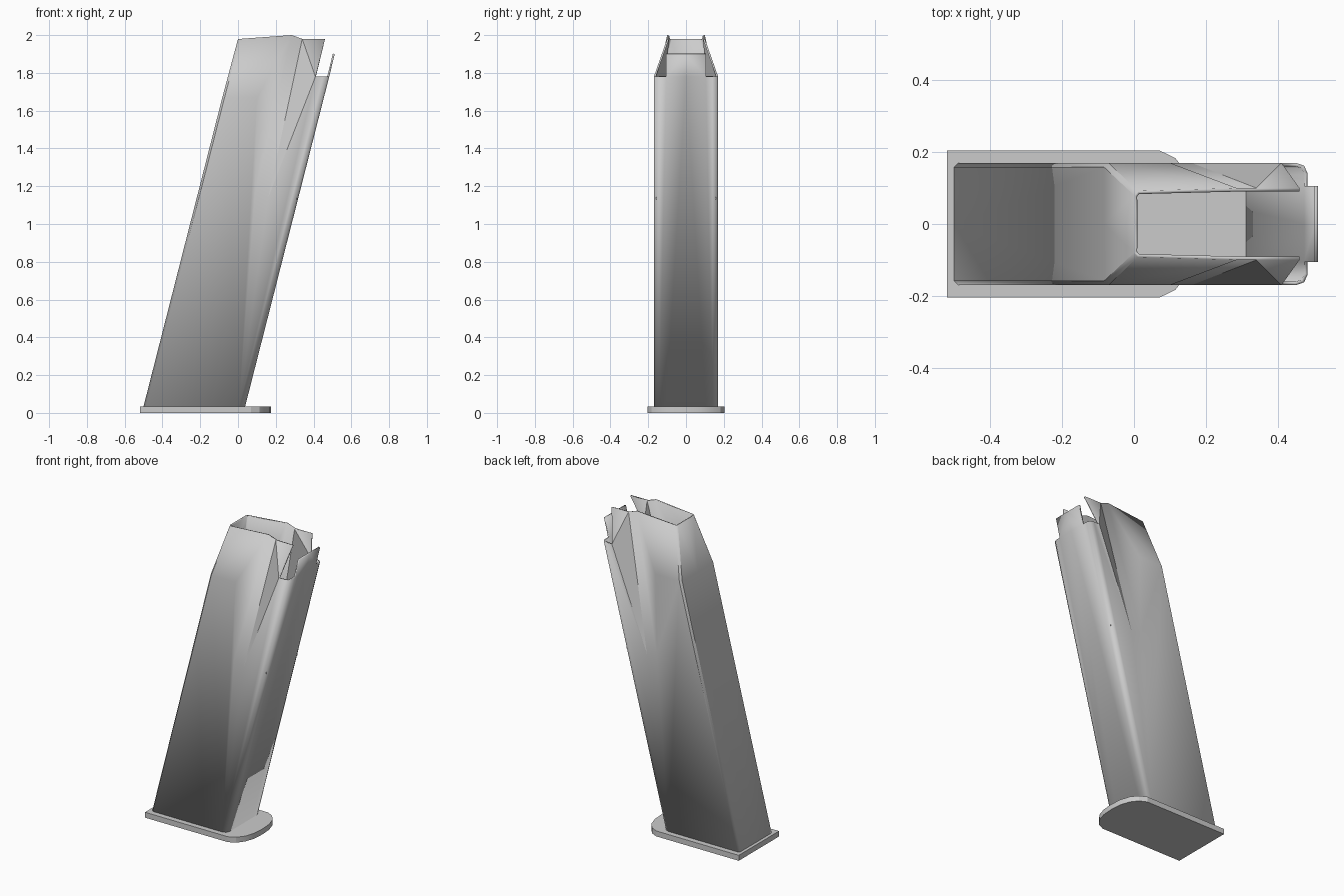
import bpy
import bmesh
import math

cube = bpy.data.objects.get("Cube")
if cube:
    bpy.data.objects.remove(cube)

BASE = 0.035    # top of the foot plate
LEAN = 0.255    # sideways shift per unit of height
HALF = 0.17     # half thickness of the tube

steel = bpy.data.materials.new("light grey steel")
steel.use_nodes = True
steel.diffuse_color = (0.6, 0.6, 0.6, 1)
steel.node_tree.nodes["Principled BSDF"].inputs["Base Color"].default_value = (0.6, 0.6, 0.6, 1)


def lean(u, z):
    return u + LEAN * (z - BASE)


def finish(name, bm):
    mesh = bpy.data.meshes.new(name)
    bm.to_mesh(mesh)
    bm.free()
    mesh.materials.append(steel)
    ob = bpy.data.objects.new(name, mesh)
    bpy.context.collection.objects.link(ob)
    bpy.ops.object.select_all(action='DESELECT')
    ob.select_set(True)
    bpy.context.view_layer.objects.active = ob
    bpy.ops.object.shade_smooth_by_angle(angle=math.radians(25))
    return ob


def slab(name, outline, bottom, top):
    """Closed prism from a half outline, mirrored in y, sheared with the lean."""
    full = outline + [(x, -y) for x, y in reversed(outline) if y > 0]
    bm = bmesh.new()
    low = [bm.verts.new((x, y, bottom)) for x, y in full]
    high = [bm.verts.new((x, y, top)) for x, y in full]
    bm.faces.new(low)
    bm.faces.new(high)
    for i in range(len(full)):
        j = (i + 1) % len(full)
        bm.faces.new((low[i], low[j], high[j], high[i]))
    bmesh.ops.recalc_face_normals(bm, faces=bm.faces)
    return finish(name, bm)


# Foot plate with a rounded nose
slab("foot_plate", [(-0.52, 0.205), (0.07, 0.205), (0.115, 0.183),
                    (0.15, 0.138), (0.17, 0.075), (0.175, 0)], 0, BASE)

# Platform inside the tube
fz = 1.15
slab("inner_platform", [(lean(-0.49, fz), 0.158), (lean(0.028, fz), 0.158)], fz - 0.02, fz)

# Leaning tube: named points of one half, as (x, y, z)
SHOULDER, LIP, REAR = 1.67, 1.98, 1.78
points = {
    "groove_top": (0.285, 0.1, 2.0), "lip_mid": (0.34, 0.1, LIP),
    "lip_end": (0.46, 0.1, LIP), "lip_low": (0.41, HALF, REAR),
    "groove_side": (0.1, HALF, SHOULDER), "groove_left": (0.09, HALF, 1.16),
    "groove_right": (0.16, HALF, 1.14),
    "tab_side": (0.512, 0.105, 1.9), "tab_mid": (0.512, 0, 1.9),
}
# Wall edges that run up the lean: name, offset, half thickness, top height
for name, u, y, top in [("wall", -0.5, 0, SHOULDER), ("corner", -0.5, 0.158, SHOULDER),
                        ("side", -0.488, HALF, SHOULDER), ("edge", 0.005, HALF, REAR),
                        ("bevel", 0.028, 0.162, REAR), ("round", 0.038, 0.14, REAR),
                        ("panel", 0.038, 0.105, REAR), ("centre", 0.038, 0, REAR)]:
    points[name + "_low"] = (lean(u, BASE), y, BASE)
    points[name + "_high"] = (lean(u, top), y, top)
for name, x, y in [("wall", 0, 0), ("corner", 0, 0.08), ("side", 0.01, 0.092)]:
    points[name + "_lip"] = (x, y, LIP)

faces = [
    "side_low edge_low edge_high lip_low groove_right groove_left groove_side side_high",
    "side_high side_lip groove_top groove_side",
    "groove_side groove_top groove_left",
    "groove_left groove_top lip_mid groove_right",
    "groove_right lip_mid lip_low",
    "lip_mid lip_end lip_low",
    "panel_high centre_high tab_mid tab_side",
]
for a, b in [("wall", "corner"), ("corner", "side")]:
    faces.append(f"{a}_low {a}_high {b}_high {b}_low")
    faces.append(f"{a}_high {a}_lip {b}_lip {b}_high")
for a, b in [("edge", "bevel"), ("bevel", "round"), ("round", "panel"), ("panel", "centre")]:
    faces.append(f"{a}_low {a}_high {b}_high {b}_low")

bm = bmesh.new()
verts = {name: bm.verts.new(co) for name, co in points.items()}
for face in faces:
    bm.faces.new([verts[name] for name in face.split()])
bmesh.ops.mirror(bm, geom=bm.verts[:] + bm.edges[:] + bm.faces[:], axis='Y', merge_dist=0.0001)
bmesh.ops.remove_doubles(bm, verts=bm.verts, dist=0.0001)
bmesh.ops.recalc_face_normals(bm, faces=bm.faces)
bm.normal_update()
left_wall = min(bm.faces, key=lambda f: f.calc_center_median().x)
if left_wall.normal.x > 0:
    bmesh.ops.reverse_faces(bm, faces=bm.faces)
tube = finish("tube", bm)
shell = tube.modifiers.new("sheet thickness", 'SOLIDIFY')
shell.thickness = 0.01
shell.offset = -1
